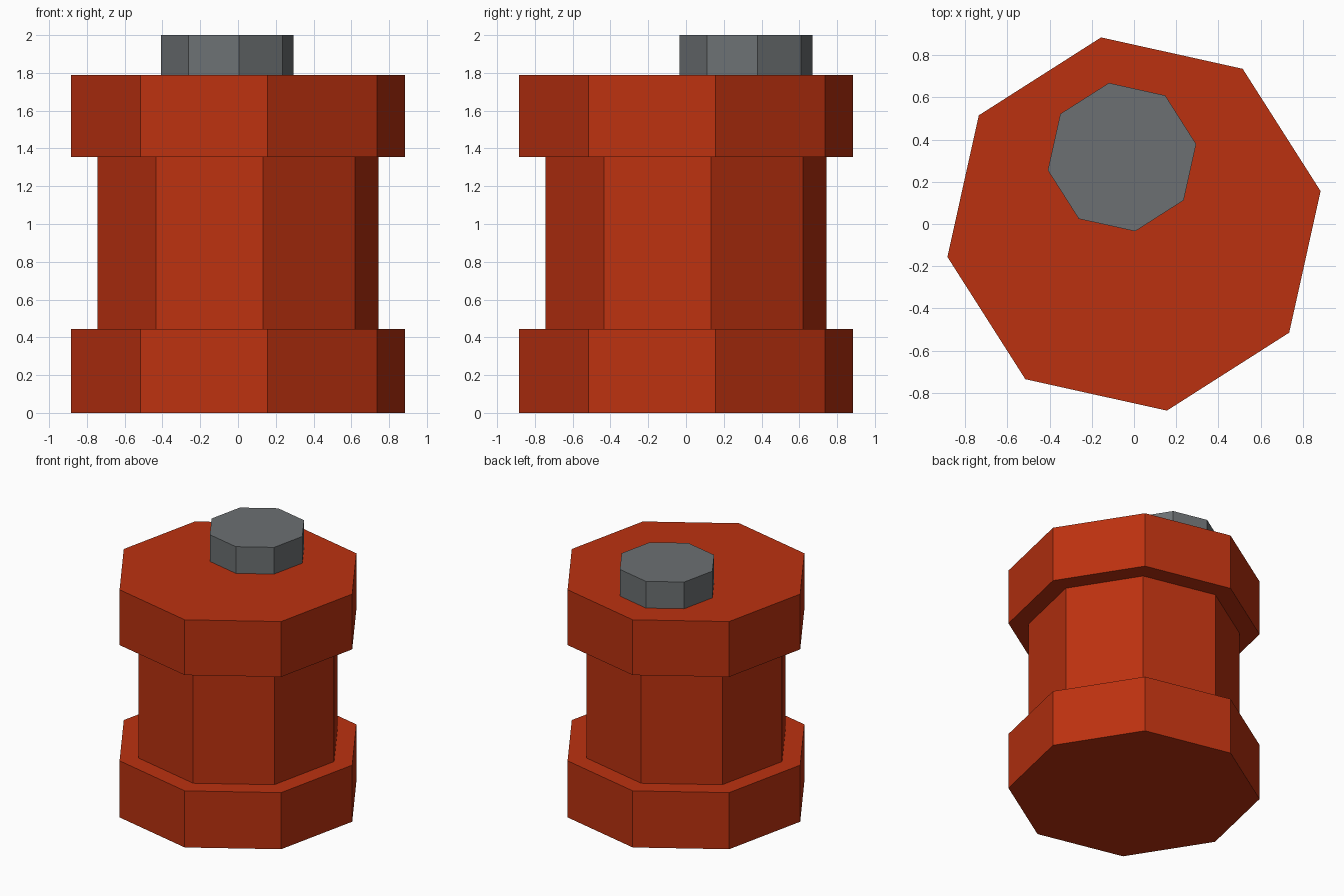
import bpy, bmesh, math

if "Cube" in bpy.data.objects:
    bpy.data.objects.remove(bpy.data.objects["Cube"])

SIDES = 8
TWIST = math.radians(10)


def material(name, color):
    m = bpy.data.materials.new(name)
    m.diffuse_color = (*color, 1.0)
    m.use_nodes = True
    m.node_tree.nodes["Principled BSDF"].inputs["Base Color"].default_value = m.diffuse_color
    return m


def lathe(name, profile, center, mat):
    """Closed octagonal solid from a (radius, height) profile."""
    bm = bmesh.new()
    rings = []
    for r, z in profile:
        rings.append([bm.verts.new((center[0] + r * math.cos(TWIST + i * math.tau / SIDES),
                                    center[1] + r * math.sin(TWIST + i * math.tau / SIDES), z))
                      for i in range(SIDES)])
    for low, high in zip(rings, rings[1:]):
        for i in range(SIDES):
            j = (i + 1) % SIDES
            bm.faces.new((low[i], low[j], high[j], high[i]))
    bm.faces.new(rings[0][::-1])
    bm.faces.new(rings[-1])
    bm.normal_update()
    mesh = bpy.data.meshes.new(name)
    bm.to_mesh(mesh)
    bm.free()
    mesh.materials.append(mat)
    obj = bpy.data.objects.new(name, mesh)
    bpy.context.collection.objects.link(obj)
    return obj


red = material("rust red", (0.50, 0.031, 0.005))
grey = material("steel grey", (0.150, 0.163, 0.170))

# Barrel body with wide bottom and top bands and a narrower waist
WIDE, WAIST = 0.898, 0.756
lathe("barrel_body", [(WIDE, 0), (WIDE, 0.445), (WAIST, 0.445),
                      (WAIST, 1.355), (WIDE, 1.355), (WIDE, 1.79)], (0, 0), red)

# Off-centre filler cap on the lid
lathe("filler_cap", [(0.357, 1.785), (0.357, 2.0)], (-0.057, 0.317), grey)
